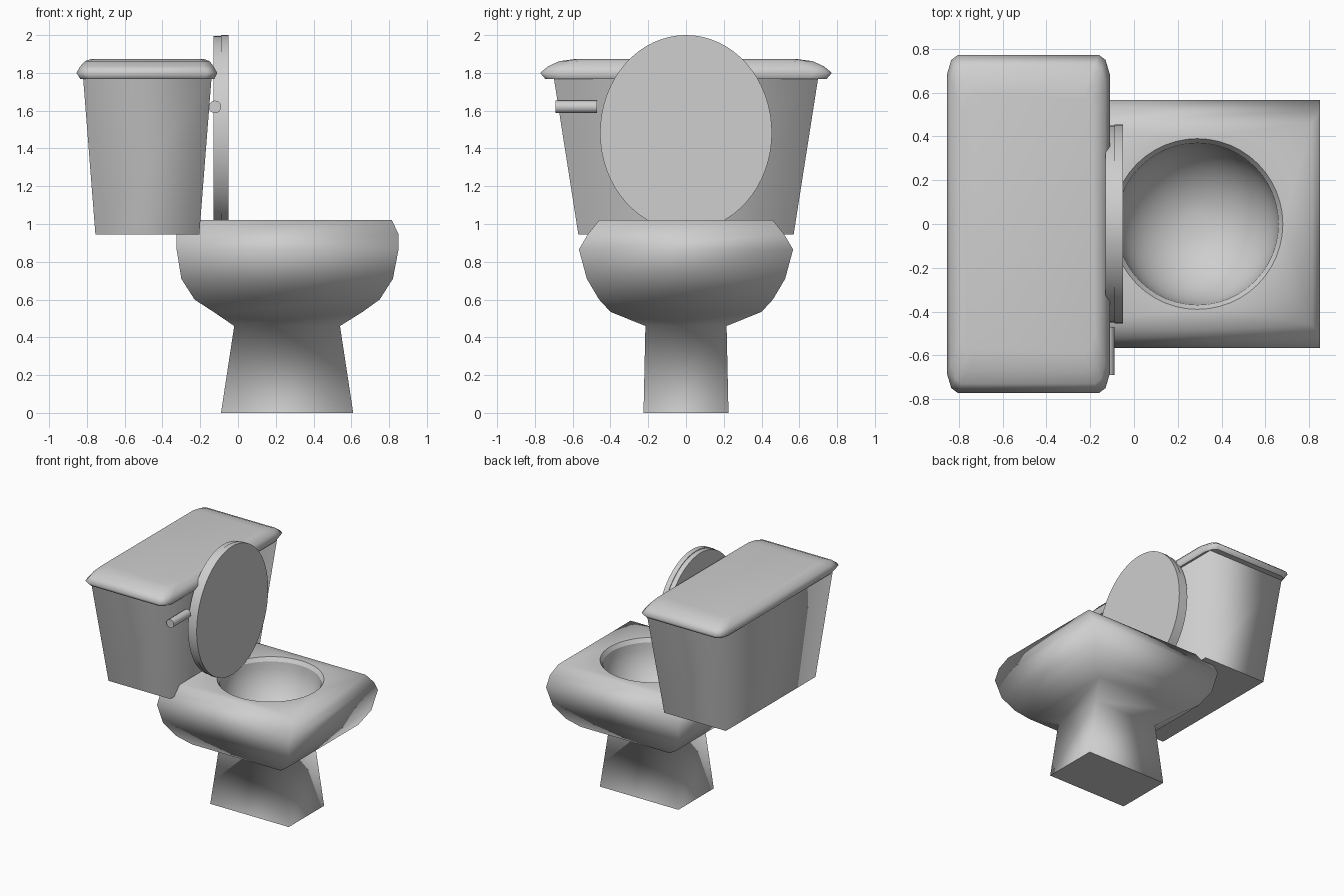
import bpy, bmesh, math

cube = bpy.data.objects.get("Cube")
if cube:
    bpy.data.objects.remove(cube)

ceramic = bpy.data.materials.new("pale_grey_ceramic")
ceramic.use_nodes = True
GREY = (0.62, 0.62, 0.62, 1)
ceramic.diffuse_color = GREY
ceramic.node_tree.nodes["Principled BSDF"].inputs["Base Color"].default_value = GREY


def rect(x0, x1, y, z):
    return [(x0, -y, z), (x1, -y, z), (x1, y, z), (x0, y, z)]


def soft_rect(x0, x1, y, z, cx=0.05, cy=0.09):
    """Rectangle with rounded corners, three points each."""
    mx, hx = (x0 + x1) / 2, (x1 - x0) / 2
    pts = []
    for sx, sy in ((1, 1), (-1, 1), (-1, -1), (1, -1)):
        corner = [(hx, y - cy), (hx - cx * 0.4, y - cy * 0.25), (hx - cx, y)]
        if sx * sy < 0:
            corner.reverse()
        pts += [(mx + sx * a, sy * b, z) for a, b in corner]
    return pts


def circle(cx, r, z, n=48):
    return [(cx + r * math.cos(math.tau * i / n), r * math.sin(math.tau * i / n), z)
            for i in range(n)]


def loft(bm, rings):
    """Skin consecutive rings and return the vertex loops."""
    loops = [[bm.verts.new(p) for p in ring] for ring in rings]
    for a, b in zip(loops, loops[1:]):
        n = len(a)
        for i in range(n):
            j = (i + 1) % n
            bm.faces.new((a[i], a[j], b[j], b[i]))
    return loops


def edges_of(bm, loop):
    return [bm.edges.get((loop[i - 1], loop[i])) for i in range(len(loop))]


def sharpen(bm, loop):
    for e in edges_of(bm, loop):
        e.smooth = False


def finish(bm, name):
    bmesh.ops.recalc_face_normals(bm, faces=bm.faces[:])
    for f in bm.faces:
        f.smooth = True
    mesh = bpy.data.meshes.new(name)
    bm.to_mesh(mesh)
    bm.free()
    mesh.materials.append(ceramic)
    ob = bpy.data.objects.new(name, mesh)
    bpy.context.collection.objects.link(ob)
    return ob


def solid(name, rings, sharp=(0, -1)):
    """Closed loft with flat caps and chosen sharp rings."""
    bm = bmesh.new()
    loops = loft(bm, rings)
    bm.faces.new(loops[0])
    bm.faces.new(loops[-1])
    for i in sharp:
        sharpen(bm, loops[i])
    return finish(bm, name)


# Pedestal and bowl in one body, with a round basin sunk into the top
bm = bmesh.new()
body = loft(bm, [rect(*r) for r in (
    (-0.09, 0.61, 0.225, 0), (-0.02, 0.54, 0.215, 0.46),
    (-0.13, 0.66, 0.40, 0.535), (-0.23, 0.75, 0.46, 0.6),
    (-0.30, 0.82, 0.525, 0.71), (-0.325, 0.85, 0.567, 0.865),
    (-0.325, 0.85, 0.52, 0.945), (-0.28, 0.815, 0.46, 1.02))])
bm.faces.new(body[0])
sharpen(bm, body[0])
CX, R, RIM = 0.29, 0.37, 0.99
basin_rings = [circle(CX, R + 0.02, 1.02)]
for k in range(10):
    t = k / 10 * math.pi / 2
    basin_rings.append(circle(CX, R * math.cos(t), RIM - R * math.sin(t)))
basin = loft(bm, basin_rings)
bm.faces.new(basin[-1])
sharpen(bm, basin[0])
sharpen(bm, basin[1])
bmesh.ops.triangle_fill(bm, edges=edges_of(bm, body[-1]) + edges_of(bm, basin[0]),
                        use_beauty=True, normal=(0, 0, 1))
finish(bm, "bowl")

# Tapered water tank
solid("tank", [rect(-0.755, -0.205, 0.57, 0.945), rect(-0.82, -0.14, 0.70, 1.775)])

# Domed tank cover with a lipped edge
solid("tank_cover", [soft_rect(*r) for r in (
    (-0.835, -0.125, 0.745, 1.768), (-0.855, -0.11, 0.772, 1.80),
    (-0.835, -0.13, 0.73, 1.835), (-0.81, -0.15, 0.67, 1.862),
    (-0.78, -0.18, 0.59, 1.873))], sharp=(0,))


# Raised oval seat and lid, each a disc facing forward
def oval(x, scale):
    return [(x, 0.455 * scale * a, 1.483 + 0.517 * scale * b)
            for a, b, _ in circle(0, 1, 0, 64)]


for name, x0, x1, s in (("seat_lid", -0.09, -0.05, 1), ("seat", -0.13, -0.09, 0.99)):
    solid(name, [oval(x0, s), oval(x1, s)])

# Flush lever across the tank front
solid("flush_lever", [[(-0.122 + a, y, 1.62 + b) for a, b, _ in circle(0, 0.033, 0, 24)]
                      for y in (-0.69, -0.47)])
